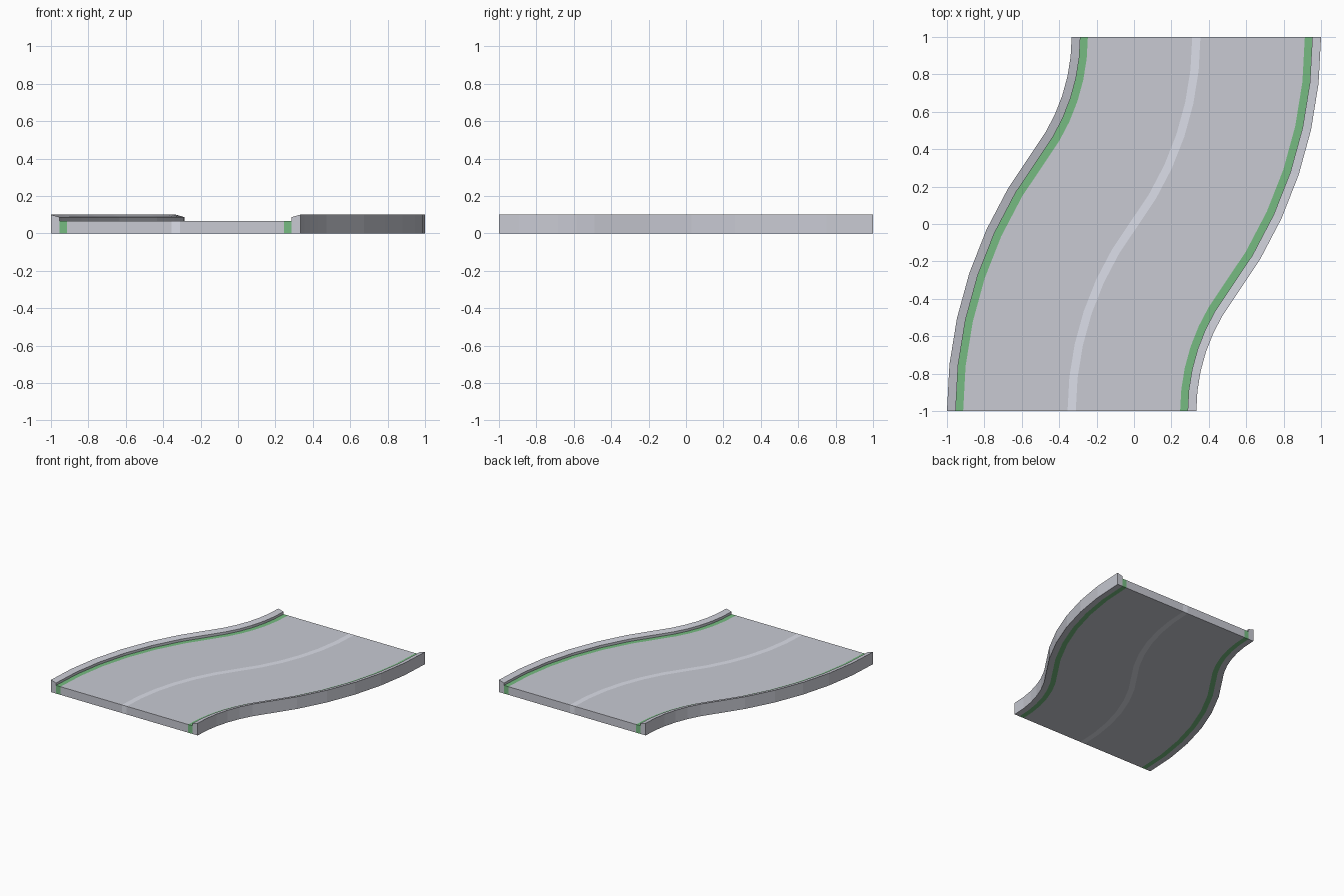
import bpy, bmesh, math

if "Cube" in bpy.data.objects:
    bpy.data.objects.remove(bpy.data.objects["Cube"])

THETA = math.atan2(1, 1 / 3 * 9 - 5 / 3)   # bend angle of each arc (36.87 deg)
R = 1 / math.sin(THETA)                     # centre-line radius
SEG = 6                                     # segments per arc


def material(name, rgb):
    m = bpy.data.materials.new(name)
    m.diffuse_color = (*rgb, 1)
    m.use_nodes = True
    m.node_tree.nodes["Principled BSDF"].inputs["Base Color"].default_value = m.diffuse_color
    return m


# Stations along the S-bend: centre-line point and heading (clockwise from +y)
stations = []
for i in range(-SEG, SEG + 1):
    a = THETA * (1 - abs(i) / SEG)
    s = 1 if i > 0 else -1
    stations.append((s * (1 / 3 - R * (1 - math.cos(a))),
                     s * (1 - R * math.sin(a)), a))


def sweep(name, profile, open_sides=(), mat=None):
    """Sweep an (offset, height) profile along the bend, leaving hidden joins open."""
    bm = bmesh.new()
    rings = [[bm.verts.new((x + u * math.cos(a), y - u * math.sin(a), z))
              for u, z in profile] for x, y, a in stations]
    n = len(profile)
    for r0, r1 in zip(rings, rings[1:]):
        for k in range(n):
            if k not in open_sides:
                j = (k + 1) % n
                bm.faces.new((r0[k], r0[j], r1[j], r1[k]))
    bm.faces.new(rings[0])
    bm.faces.new(rings[-1])
    bmesh.ops.recalc_face_normals(bm, faces=bm.faces)
    me = bpy.data.meshes.new(name)
    bm.to_mesh(me)
    bm.free()
    ob = bpy.data.objects.new(name, me)
    bpy.context.collection.objects.link(ob)
    if mat:
        me.materials.append(mat)


# The stations' inner-point headings must meet smoothly at the inflection
green = material("green_stripe", (0.18, 0.5, 0.22))
pale = material("pale_line", (0.72, 0.74, 0.82))
asphalt = material("asphalt", (0.58, 0.59, 0.65))

H, EDGE, CURB, STRIPE, LINE = 0.067, 2 / 3, 0.62, 0.58, 0.022


def slab(u0, u1):
    return [(u0, 0), (u1, 0), (u1, H), (u0, H)]


# Curbs, edge stripes and lanes on both sides
for side, s in (("left", -1), ("right", 1)):
    sweep(side + "_curb", [(s * EDGE, 0), (s * EDGE, 0.1), (s * CURB, 0.087),
                           (s * CURB, H), (s * CURB, 0)], (3,), asphalt)
    sweep(side + "_edge_stripe", slab(s * CURB, s * STRIPE), (1, 3), green)
    sweep(side + "_lane", slab(s * STRIPE, s * LINE), (1, 3), asphalt)

# Centre line
sweep("centre_line", slab(-LINE, LINE), (1, 3), pale)
